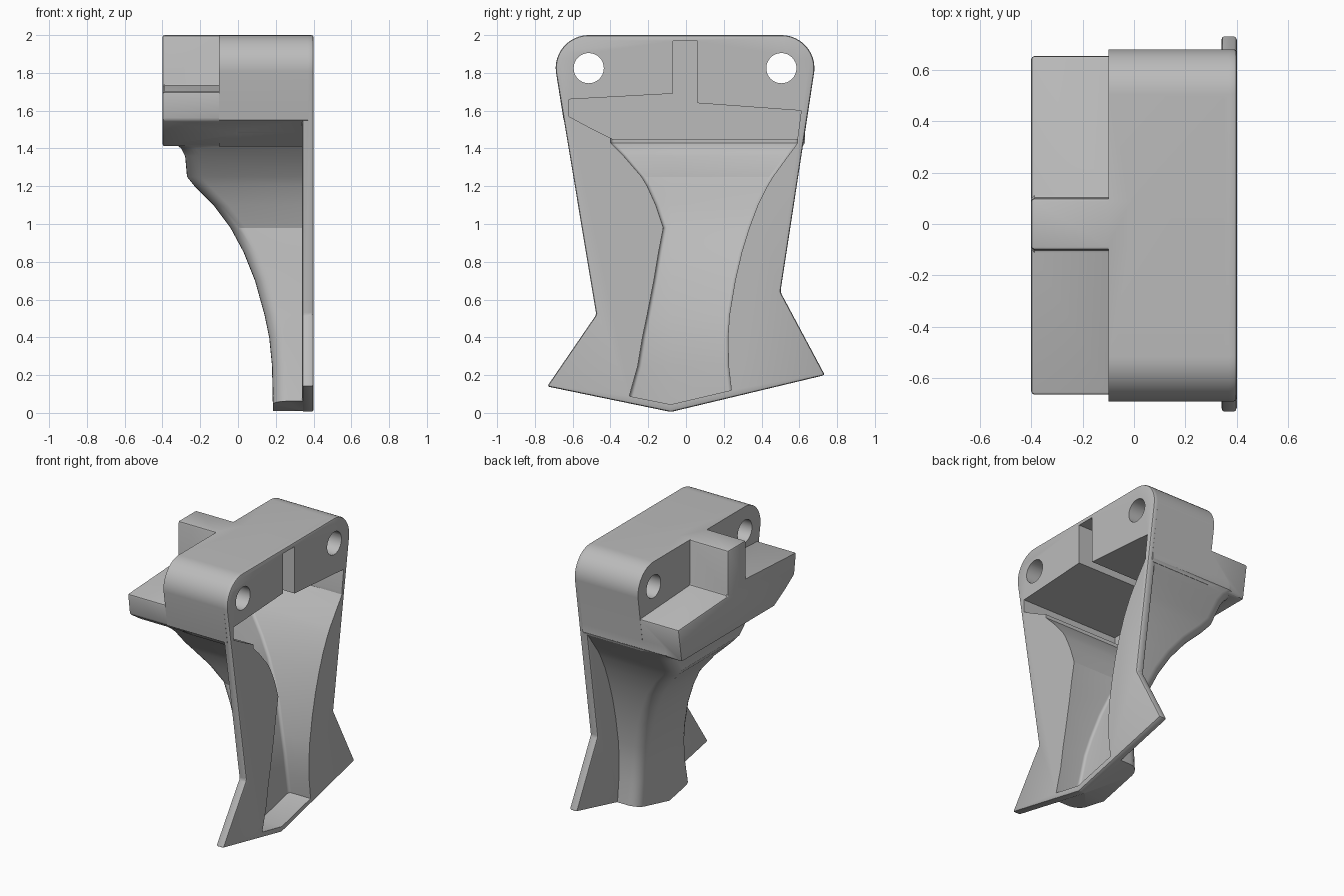
import bpy
import bmesh
from math import cos, sin, pi

default = bpy.data.objects.get("Cube")
if default:
    bpy.data.objects.remove(default, do_unlink=True)

grey = bpy.data.materials.new("plain grey")
grey.use_nodes = True
colour = (0.5, 0.5, 0.5, 1)
grey.diffuse_color = colour
grey.node_tree.nodes["Principled BSDF"].inputs["Base Color"].default_value = colour


def make_object(name, bm):
    bmesh.ops.recalc_face_normals(bm, faces=bm.faces)
    mesh = bpy.data.meshes.new(name)
    bm.to_mesh(mesh)
    bm.free()
    mesh.materials.append(grey)
    obj = bpy.data.objects.new(name, mesh)
    bpy.context.collection.objects.link(obj)
    return obj


def extrude_profile(name, profile, back, front, bevel=0):
    """Extrude a y-z outline along x."""
    bm = bmesh.new()
    face = bm.faces.new([bm.verts.new((back, y, z)) for y, z in profile])
    result = bmesh.ops.extrude_face_region(bm, geom=[face])
    moved = [v for v in result["geom"] if isinstance(v, bmesh.types.BMVert)]
    bmesh.ops.translate(bm, verts=moved, vec=(front - back, 0, 0))
    bmesh.ops.recalc_face_normals(bm, faces=bm.faces)
    if bevel:
        sharp = [e for e in bm.edges if e.calc_face_angle(0) > 0.3]
        bmesh.ops.bevel(bm, geom=sharp, offset=bevel, segments=2,
                        profile=0.5, affect='EDGES')
    return make_object(name, bm)


def arc(cy, cz, radius, start, end, steps):
    return [(cy + radius * cos(start + (end - start) * i / steps),
             cz + radius * sin(start + (end - start) * i / steps))
            for i in range(steps + 1)]


KEEL = -0.08  # lowest line of the foot


def foot_height(y):
    return 0.01 + (KEEL - y) * 0.2 if y < KEEL else 0.01 + (y - KEEL) * 0.235


# Channel sections: height, outer back, inner right wall, inner left wall
SECTIONS = [
    (1.5, -0.34, -0.4, 0.59), (1.43, -0.34, -0.4, 0.59),
    (1.4, -0.3, -0.37, 0.57), (1.36, -0.28, -0.33, 0.54),
    (1.25, -0.27, -0.235, 0.46), (1.2, -0.23, -0.205, 0.43),
    (1.1, -0.13, -0.16, 0.38), (0.98, -0.04, -0.12, 0.335),
    (0.85, 0.03, -0.145, 0.295), (0.7, 0.09, -0.17, 0.26),
    (0.52, 0.14, -0.205, 0.23), (0.4, 0.165, -0.23, 0.222),
    (0.25, 0.18, -0.255, 0.225), (0, 0.185, -0.3, 0.24),
]


def loft_channel(name, wall, inset, front, radius, floor):
    """Loft rounded sections down to the sloping foot."""
    bm = bmesh.new()
    rings = []
    steps = 6
    for z, back, low, high in SECTIONS:
        back, low, high = back + inset, low - wall, high + wall
        points = [(front, low), (front, KEEL), (front, high)]
        points += arc(back + radius, high - radius, radius, pi / 2, pi, steps)
        points.append((back, KEEL))
        points += arc(back + radius, low + radius, radius, pi, 1.5 * pi, steps)
        rings.append([bm.verts.new((x, y, z or foot_height(y) + floor))
                      for x, y in points])
    count = len(rings[0])
    for upper, lower in zip(rings, rings[1:]):
        for i in range(count):
            j = (i + 1) % count
            bm.faces.new((upper[i], upper[j], lower[j], lower[i]))
    bm.faces.new(rings[0])
    mid = 3 + steps + 1
    last = rings[-1]
    bm.faces.new(last[1:mid + 1])
    bm.faces.new(last[mid:] + last[:2])
    return make_object(name, bm)


# Shared rounded top of plate and block
hole_centres = [(-0.515, 1.825), (0.505, 1.825)]
crown = arc(*hole_centres[1], 0.175, -0.1, pi / 2, 12)
crown += arc(*hole_centres[0], 0.175, pi / 2, pi + 0.1, 12)

# Front plate with flared foot
plate = extrude_profile("mounting_plate", crown + [
    (-0.475, 0.52), (-0.735, 0.14), (KEEL, 0.005), (0.735, 0.2),
    (0.5, 0.64)], 0.34, 0.4, 0.012)

# Thick head block
body = extrude_profile("bracket", crown + [
    (-0.648, 1.55), (-0.54, 1.485), (-0.43, 1.41), (0.619, 1.41)], -0.1, 0.37)

# Rear ledge with central rib
ledge = extrude_profile("rear_ledge", [
    (-0.665, 1.7), (-0.645, 1.55), (-0.54, 1.48), (-0.42, 1.412),
    (0.617, 1.412), (0.655, 1.65), (0.1, 1.68), (0.1, 2), (-0.1, 2),
    (-0.1, 1.73)], -0.4, 0.0, 0.012)

# Curved channel shell
channel = loft_channel("channel_shell", 0.04, 0, 0.37, 0.08, 0)

# Cutters for the hollow and the bolt holes
hollow = extrude_profile("ledge_hollow", [
    (-0.62, 1.66), (-0.62, 1.57), (-0.5, 1.505), (-0.39, 1.45),
    (0.59, 1.45), (0.61, 1.6), (0.06, 1.64), (0.06, 1.97),
    (-0.07, 1.97), (-0.07, 1.69)], -0.36, 0.5)
groove = loft_channel("channel_hollow", 0, 0.045, 0.5, 0.02, 0.035)
holes = [extrude_profile("bolt_hole", arc(y, z, 0.08, 0, 2 * pi, 32)[:-1],
                         -0.5, 0.5) for y, z in hole_centres]


def combine(parts, operation):
    for part in parts:
        part.hide_render = True
        mod = body.modifiers.new(part.name, 'BOOLEAN')
        mod.operation = operation
        mod.solver = 'EXACT'
        mod.object = part


combine([ledge, channel, plate], 'UNION')
combine([hollow, groove] + holes, 'DIFFERENCE')

# Bake the booleans and drop the helpers
bpy.context.view_layer.update()
graph = bpy.context.evaluated_depsgraph_get()
baked = bpy.data.meshes.new_from_object(body.evaluated_get(graph))
body.modifiers.clear()
body.data = baked
for part in [ledge, channel, plate, hollow, groove] + holes:
    bpy.data.objects.remove(part, do_unlink=True)

bpy.ops.object.select_all(action='DESELECT')
body.select_set(True)
bpy.context.view_layer.objects.active = body
bpy.ops.object.shade_smooth_by_angle(angle=0.5)
